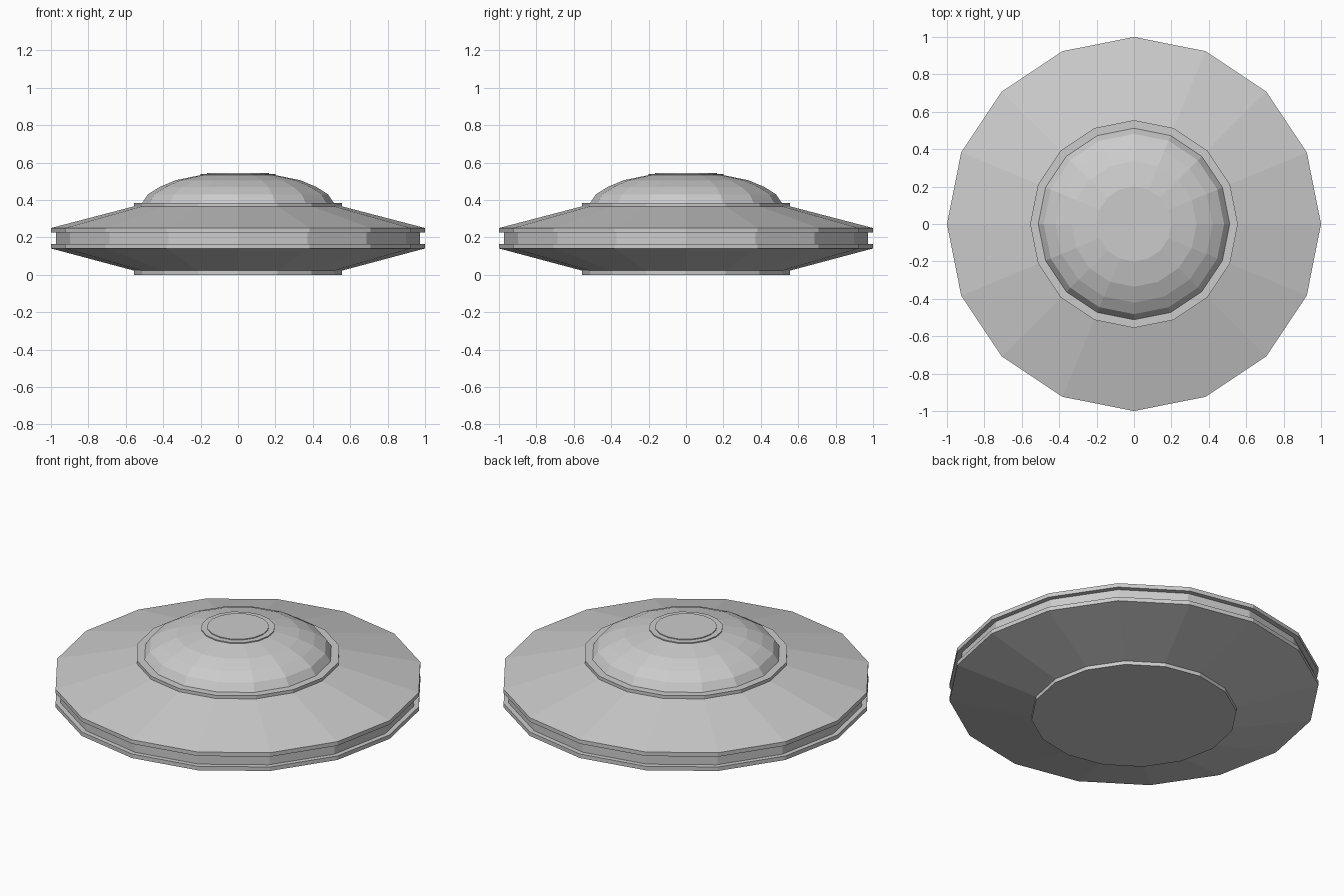
import bpy
import bmesh
from math import cos, sin, tau

if "Cube" in bpy.data.objects:
    bpy.data.objects.remove(bpy.data.objects["Cube"])

SIDES = 16


def lathe(name, profile):
    """Revolve (radius, z) points into a flat-faceted, capped solid."""
    bm = bmesh.new()
    rings = [[bm.verts.new((r * cos(tau * i / SIDES), r * sin(tau * i / SIDES), z))
              for i in range(SIDES)] for r, z in profile]
    for low, high in zip(rings, rings[1:]):
        for i in range(SIDES):
            j = (i + 1) % SIDES
            bm.faces.new((low[i], low[j], high[j], high[i]))
    bm.faces.new(rings[0][::-1])
    bm.faces.new(rings[-1])
    mesh = bpy.data.meshes.new(name)
    bm.to_mesh(mesh)
    bm.free()
    obj = bpy.data.objects.new(name, mesh)
    bpy.context.collection.objects.link(obj)
    return obj


# Saucer hull: base foot, lower cone, grooved rim, upper cone, dome collar
lathe("saucer_hull", [
    (0.555, 0.0), (0.555, 0.022), (1.0, 0.141), (1.0, 0.165),
    (0.972, 0.165), (0.972, 0.226), (1.0, 0.226), (1.0, 0.25),
    (0.555, 0.366), (0.555, 0.385), (0.51, 0.385)])

# Faceted dome
lathe("dome", [
    (0.515, 0.38), (0.482, 0.43), (0.42, 0.469),
    (0.335, 0.505), (0.2, 0.533)])

# Hatch disc with a small raised step on top
lathe("top_hatch", [
    (0.2, 0.53), (0.2, 0.539), (0.167, 0.539), (0.167, 0.544)])
